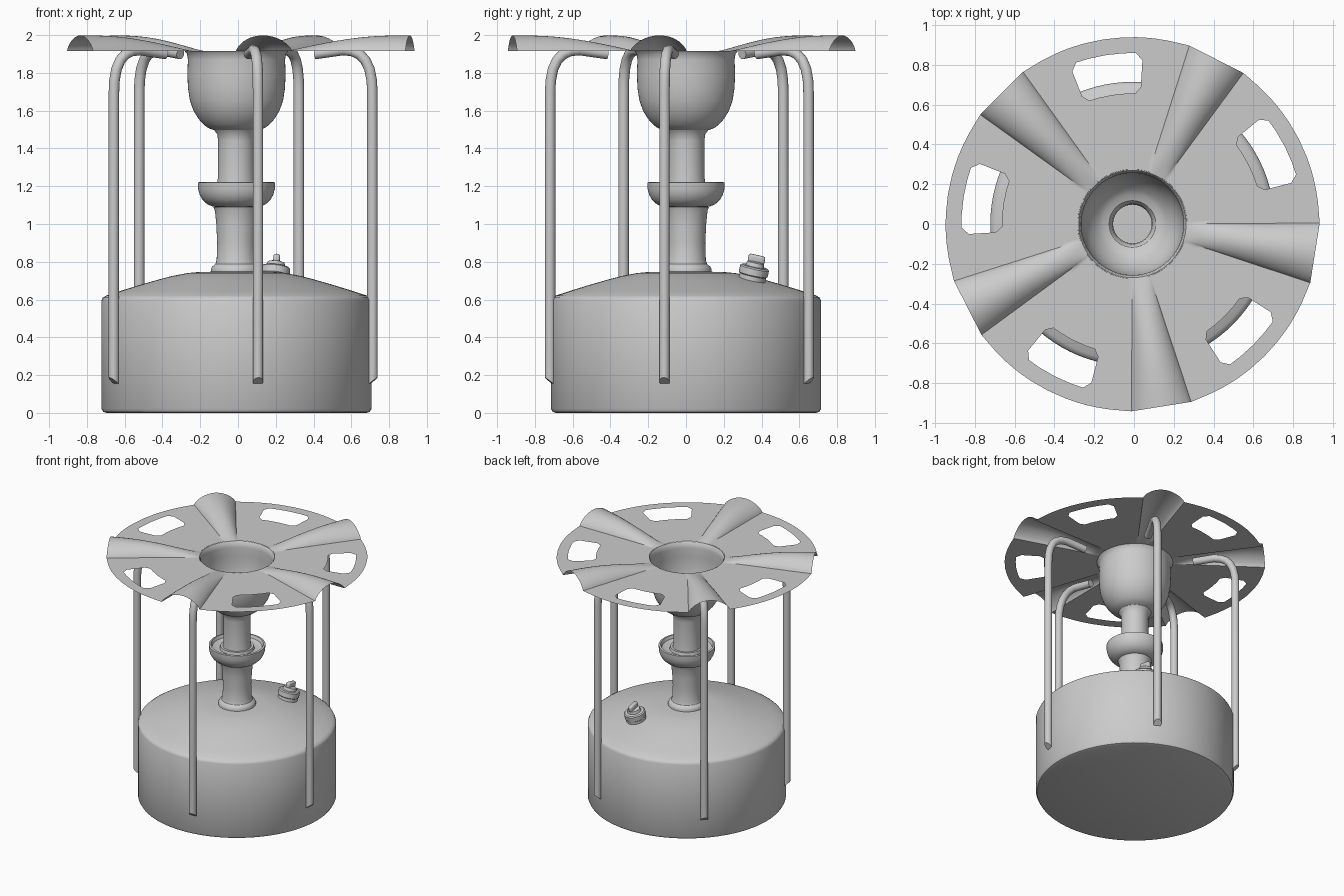
import bpy, bmesh, math
from mathutils import Vector, Matrix

if "Cube" in bpy.data.objects:
    bpy.data.objects.remove(bpy.data.objects["Cube"])

CX, CY = -0.008, 0.0                               # stove axis
FLUTES = [math.radians(-9 + 72 * k) for k in range(5)]


def finish(name, bm, angle=35, flip_check=True):
    if flip_check:
        bmesh.ops.recalc_face_normals(bm, faces=bm.faces)
    me = bpy.data.meshes.new(name)
    bm.to_mesh(me)
    bm.free()
    ob = bpy.data.objects.new(name, me)
    bpy.context.collection.objects.link(ob)
    bpy.ops.object.select_all(action='DESELECT')
    ob.select_set(True)
    bpy.context.view_layer.objects.active = ob
    bpy.ops.object.shade_smooth_by_angle(angle=math.radians(angle))
    return ob


def lathe(name, profile, n=64, matrix=None, angle=35):
    """Revolve (radius, z) points; radius 0 closes the end."""
    bm = bmesh.new()
    rings = []
    for r, z in profile:
        if r == 0:
            rings.append([bm.verts.new((0, 0, z))] * n)
        else:
            rings.append([bm.verts.new((r * math.cos(2 * math.pi * i / n),
                                        r * math.sin(2 * math.pi * i / n), z)) for i in range(n)])
    for a, b in zip(rings, rings[1:]):
        for i in range(n):
            j = (i + 1) % n
            vs = list(dict.fromkeys((a[i], a[j], b[j], b[i])))
            bm.faces.new(vs)
    bm.transform(matrix or Matrix.Translation((CX, CY, 0)))
    return finish(name, bm, angle)


# Fuel tank with shallow dome
lathe("fuel_tank", [(0, 0.005), (0.69, 0), (0.706, 0.006), (0.715, 0.022), (0.715, 0.595), (0.708, 0.61),
                    (0.69, 0.621), (0.62, 0.644), (0.52, 0.675), (0.42, 0.704), (0.34, 0.725),
                    (0.26, 0.74), (0.20, 0.746), (0, 0.75)], 96)

# Riser column with spirit cup
lathe("riser_column", [(0.135, 0.745), (0.135, 0.762), (0.128, 0.775), (0.112, 0.787), (0.105, 0.81),
                       (0.102, 0.90), (0.107, 1.00), (0.114, 1.07), (0.122, 1.09)])
lathe("spirit_cup", [(0.10, 1.09), (0.125, 1.092), (0.155, 1.105), (0.18, 1.128), (0.195, 1.155),
                     (0.203, 1.185), (0.204, 1.22), (0.190, 1.223), (0.180, 1.20), (0.15, 1.188),
                     (0.125, 1.19), (0.12, 1.21), (0, 1.21)])

# Burner neck and bowl, open at the top
lathe("burner_bowl", [(0.103, 1.205), (0.098, 1.25), (0.097, 1.44), (0.102, 1.475), (0.118, 1.497),
                      (0.15, 1.508), (0.172, 1.525), (0.20, 1.555), (0.228, 1.60), (0.247, 1.655),
                      (0.257, 1.72), (0.26, 1.80), (0.257, 1.87), (0.262, 1.90), (0.275, 1.916)])


# Fluted top plate: polar grid, five raised flutes and five chamfered windows
def plate():
    bm = bmesh.new()
    half = [0, 1.5, 3, 4.5, 6, 7.2, 8.2, 8.8, 9.3]
    flute = [-a for a in reversed(half)] + half[1:]
    panel = [12, 16, 20, 23.5, 25.8, 30, 36, 42, 46.2, 48.5, 52, 56, 60]
    cols = flute + panel
    radii = [0.27, 0.30, 0.34, 0.40, 0.47, 0.54, 0.60, 0.657, 0.69, 0.75, 0.825, 0.86, 0.90, 0.94]
    grid = []
    for f in range(5):
        for d in cols:
            a = math.radians(d)
            column = []
            for r in radii:
                z = 1.915
                rr = r
                if abs(d) < 9.4:
                    s = (r - 0.27) / 0.67
                    h = 0.083 * math.sin(min(1, s * 1.15) * math.pi / 2)
                    z += h * (1 - (abs(d) / 9.3) ** 2) ** 0.75
                    if r > 0.93:
                        rr = 0.93 / math.cos(a)
                ang = FLUTES[f] + a
                column.append(bm.verts.new((CX + rr * math.cos(ang), CY + rr * math.sin(ang), z)))
            grid.append(column)
    nc, w0, w1 = len(cols), cols.index(23.5), cols.index(48.5)
    r0, r1 = radii.index(0.657), radii.index(0.86)
    for i in range(len(grid)):
        a, b = grid[i], grid[(i + 1) % len(grid)]
        c = i % nc
        for j in range(len(radii) - 1):
            vs = [a[j], a[j + 1], b[j + 1], b[j]]
            if w0 <= c < w1 and r0 <= j < r1:
                left, right, low, high = c == w0, c == w1 - 1, j == r0, j == r1 - 1
                if not ((left or right) and (low or high)):
                    continue
                vs.remove((b if left else a)[j + 1 if low else j])
            bm.faces.new(vs)
    finish("fluted_top_plate", bm, 50)


plate()


# Bent tube legs tucked into the flutes, with slanted feet
def leg(k, ang, n=16, rad=0.028):
    path = [(0.728, 0.165), (0.728, 1.70), (0.725, 1.76), (0.713, 1.82), (0.69, 1.868),
            (0.66, 1.898), (0.62, 1.916), (0.57, 1.921), (0.42, 1.90)]
    pts = [Vector((r, 0, z)) for r, z in path]
    bm = bmesh.new()
    rings = []
    for i, p in enumerate(pts):
        t = (pts[min(i + 1, len(pts) - 1)] - pts[max(i - 1, 0)]).normalized()
        side = Vector((t.z, 0, -t.x))
        ring = []
        for m in range(n):
            q = 2 * math.pi * m / n
            v = p + side * rad * math.cos(q) + Vector((0, rad * math.sin(q), 0))
            if i == 0:
                v.z += 0.022 * math.cos(q)
            ring.append(bm.verts.new(v))
        rings.append(ring)
    for a, b in zip(rings, rings[1:]):
        for m in range(n):
            bm.faces.new((a[m], a[(m + 1) % n], b[(m + 1) % n], b[m]))
    bm.faces.new(rings[0])
    bm.faces.new(rings[-1])
    bm.transform(Matrix.Translation((CX, CY, 0)) @ Matrix.Rotation(ang, 4, 'Z'))
    finish(f"leg_{k + 1}", bm, 40)


for k, ang in enumerate(FLUTES):
    leg(k, ang)

# Filler cap tilted to follow the dome, with a wing grip
axis = Vector((0.11, 0.22, 1)).normalized()
place = Matrix.Translation((0.19, 0.345, 0.685)) @ Vector((0, 0, 1)).rotation_difference(axis).to_matrix().to_4x4()
lathe("filler_cap", [(0, 0), (0.072, 0), (0.072, 0.045), (0.078, 0.05), (0.078, 0.085), (0.07, 0.092),
                     (0.05, 0.094), (0.045, 0.115), (0.03, 0.12), (0, 0.12)], 32, place)
bm = bmesh.new()
bmesh.ops.create_cube(bm, size=1, matrix=place @ Matrix.Translation((0, 0, 0.132)) @ Matrix.Diagonal((0.035, 0.09, 0.045, 1)))
bmesh.ops.bevel(bm, geom=bm.edges[:], offset=0.012, segments=3, profile=0.5, affect='EDGES')
finish("cap_wing_grip", bm, 40)
